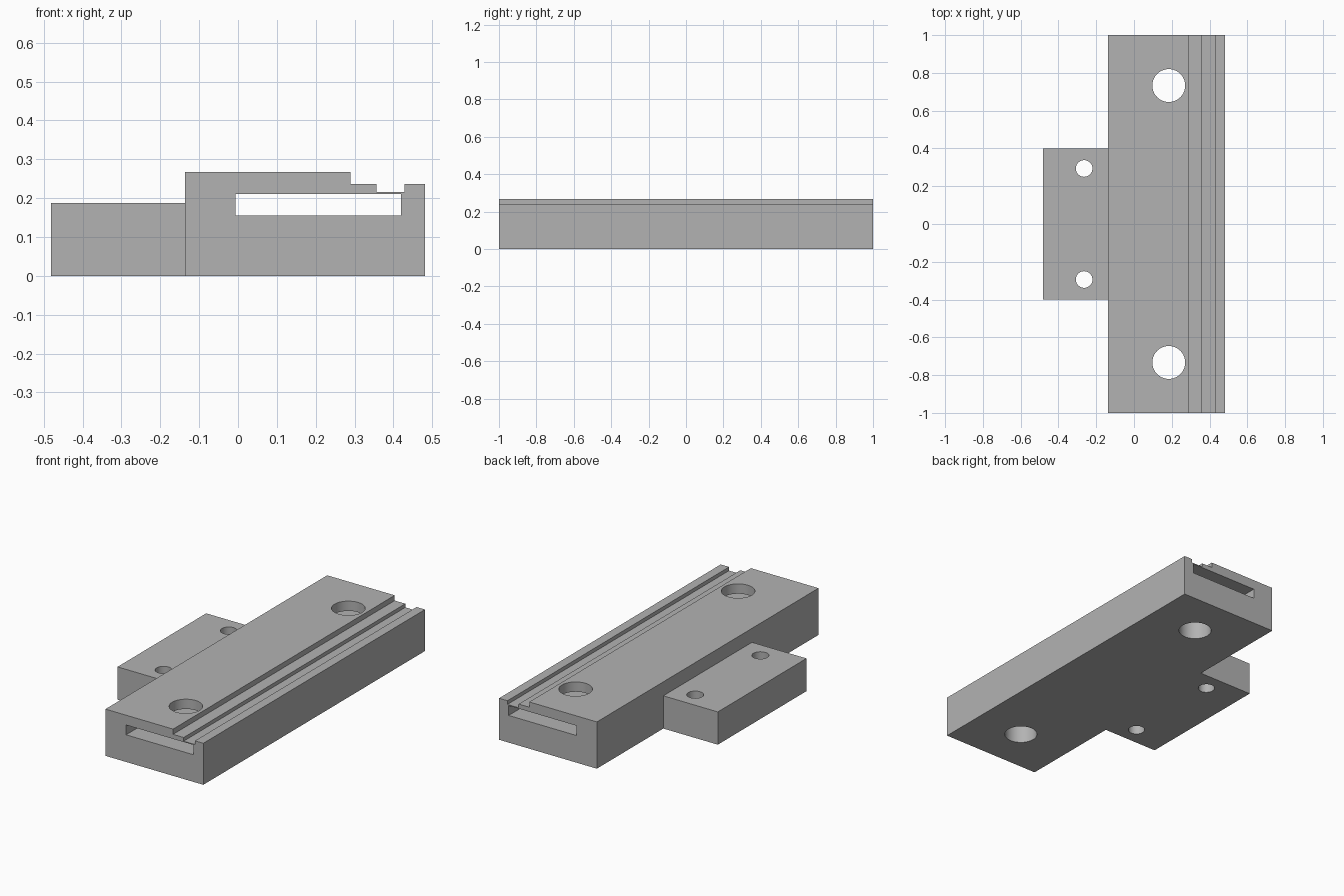
import bpy
import bmesh

default_cube = bpy.data.objects.get("Cube")
if default_cube:
    bpy.data.objects.remove(default_cube, do_unlink=True)

grey = bpy.data.materials.new("plain grey")
grey.use_nodes = True
colour = (0.45, 0.45, 0.45, 1)
grey.diffuse_color = colour
grey.node_tree.nodes["Principled BSDF"].inputs["Base Color"].default_value = colour


def extrude_profile(name, points, half_length):
    """Closed x-z outline extruded along y, centred on y = 0."""
    bm = bmesh.new()
    face = bm.faces.new([bm.verts.new((x, -half_length, z)) for x, z in points])
    grown = bmesh.ops.extrude_face_region(bm, geom=[face])["geom"]
    moved = [v for v in grown if isinstance(v, bmesh.types.BMVert)]
    bmesh.ops.translate(bm, verts=moved, vec=(0, 2 * half_length, 0))
    bmesh.ops.recalc_face_normals(bm, faces=bm.faces)
    mesh = bpy.data.meshes.new(name)
    bm.to_mesh(mesh)
    bm.free()
    mesh.materials.append(grey)
    obj = bpy.data.objects.new(name, mesh)
    bpy.context.collection.objects.link(obj)
    return obj


def box_outline(x0, x1, z0, z1):
    return [(x0, z0), (x1, z0), (x1, z1), (x0, z1)]


def apply_boolean(target, tool, operation):
    """Combine the tool with the target, then discard the tool."""
    tool.hide_render = True
    bpy.ops.object.select_all(action="DESELECT")
    bpy.context.view_layer.objects.active = target
    target.select_set(True)
    mod = target.modifiers.new(operation.title(), "BOOLEAN")
    mod.operation = operation
    mod.solver = "EXACT"
    mod.object = tool
    bpy.ops.object.modifier_apply(modifier=mod.name)
    bpy.data.objects.remove(tool, do_unlink=True)


# Long rail with a stepped lip and groove along one edge
left, right = -0.137, 0.481
rail = extrude_profile("slotted_rail", [
    (left, 0), (right, 0), (right, 0.237), (0.428, 0.237), (0.428, 0.216),
    (0.357, 0.216), (0.357, 0.237), (0.29, 0.237), (0.29, 0.267), (left, 0.267),
], 1)

# Side mounting block, overlapping the rail before the union
block = extrude_profile("mounting_block", box_outline(-0.481, left + 0.05, 0, 0.187), 0.4)
apply_boolean(rail, block, "UNION")

# Flat slot running the full length
slot = extrude_profile("slot_cutter", box_outline(-0.007, 0.42, 0.155, 0.211), 1.1)
apply_boolean(rail, slot, "DIFFERENCE")

# Paired vertical bolt holes: large in the rail, small in the block
for x, y, radius in ((0.184, 0.733, 0.087), (-0.264, 0.294, 0.044)):
    for side in (-1, 1):
        bpy.ops.mesh.primitive_cylinder_add(
            vertices=64, radius=radius, depth=1, location=(x, side * y, 0.1))
        hole = bpy.context.object
        hole.name = "hole_cutter"
        hole.data.materials.append(grey)
        apply_boolean(rail, hole, "DIFFERENCE")

# Smooth bores, crisp edges
rail.select_set(True)
bpy.context.view_layer.objects.active = rail
bpy.ops.object.shade_smooth_by_angle(angle=0.5)
